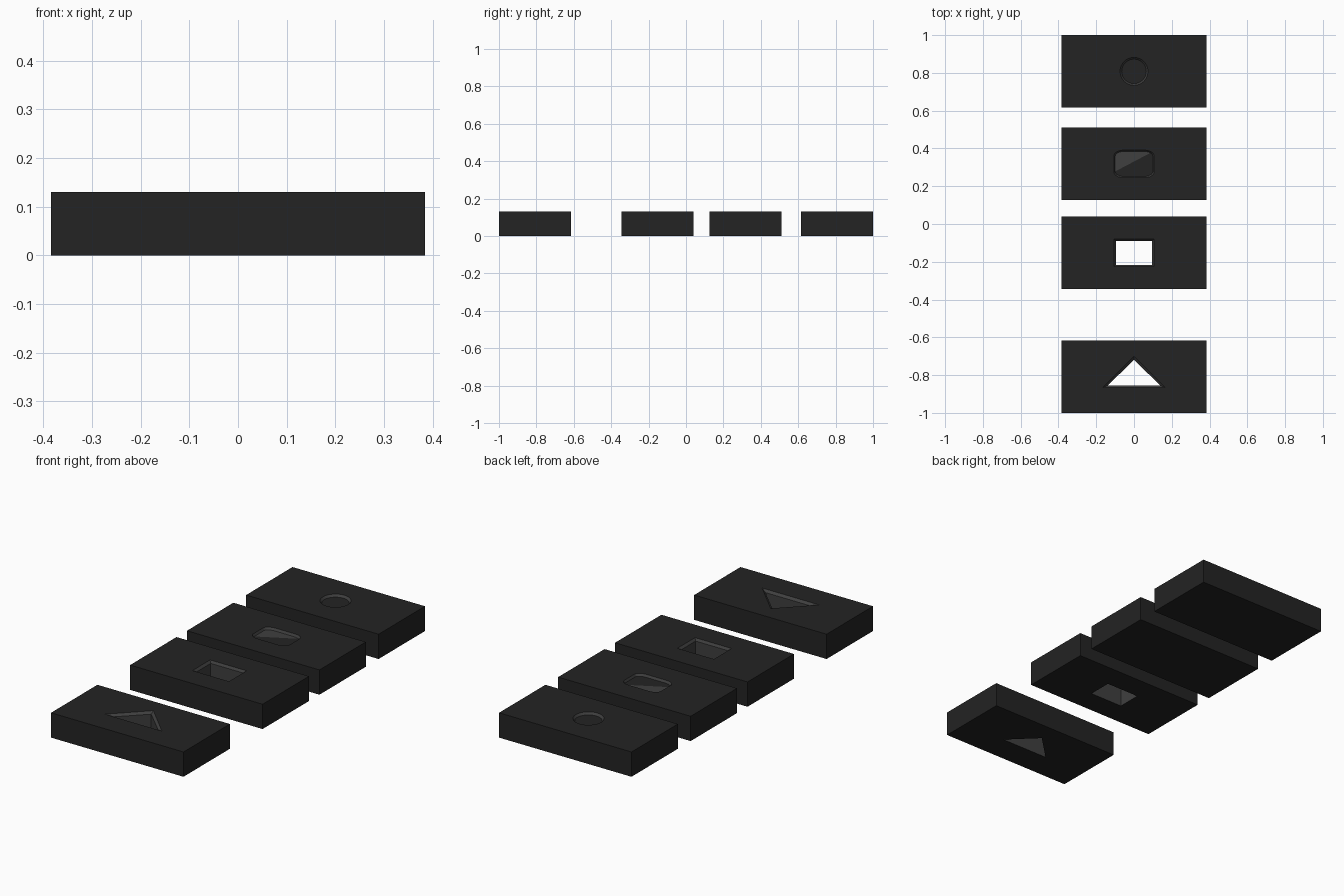
import bpy, bmesh, math

if "Cube" in bpy.data.objects:
    bpy.data.objects.remove(bpy.data.objects["Cube"])

W, D, H = 0.384, 0.192, 0.13   # block half width, half depth, height
LIP = 0.012                    # depth of the chamfered lip


def material(name, v):
    m = bpy.data.materials.new(name)
    m.diffuse_color = (v, v, v, 1)
    m.use_nodes = True
    m.node_tree.nodes["Principled BSDF"].inputs["Base Color"].default_value = m.diffuse_color
    return m


DARK = material("dark_body", 0.017)
GREY = material("recess_grey", 0.05)


def rect(hx, hy):
    return [(-hx, -hy), (hx, -hy), (hx, hy), (-hx, hy)]


def rounded(hx, hy, rx, ry, n=6):
    pts = []
    for k, (sx, sy) in enumerate([(1, 1), (-1, 1), (-1, -1), (1, -1)]):
        for i in range(n + 1):
            a = math.pi / 2 * (k + i / n)
            pts.append((sx * (hx - rx) + rx * math.cos(a), sy * (hy - ry) + ry * math.sin(a)))
    return pts


def circle(r, n=32):
    return [(r * math.cos(2 * math.pi * i / n), r * math.sin(2 * math.pi * i / n)) for i in range(n)]


def block(name, cy, outer, inner, through, split=None):
    bm = bmesh.new()

    def ring(pts, z):
        vs = [bm.verts.new((x, y, z)) for x, y in pts]
        es = [bm.edges.new((vs[i - 1], vs[i])) for i in range(len(vs))]
        return vs, es

    def bridge(a, b, mat):
        for i in range(len(a)):
            bm.faces.new((a[i - 1], a[i], b[i], b[i - 1])).material_index = mat

    base, base_e = ring(rect(W, D), 0)
    top, top_e = ring(rect(W, D), H)
    rim, rim_e = ring(outer, H)
    lip, _ = ring(inner, H - LIP)
    # top face around the opening
    bmesh.ops.triangle_fill(bm, edges=top_e + rim_e, use_beauty=True)
    bridge(base, top, 0)
    bridge(rim, lip, 1)
    if through:
        low, low_e = ring(inner, 0)
        bridge(lip, low, 1)
        bmesh.ops.triangle_fill(bm, edges=base_e + low_e, use_beauty=True)
    else:
        bm.faces.new(base)
        floor = bm.faces.new(lip)
        if split:  # floor divided diagonally into a grey and a dark half
            i, j = split
            new, _ = bmesh.utils.face_split(floor, lip[i], lip[j])
            for f in (floor, new):
                f.material_index = int(lip[(i + j) // 2] in f.verts)
    bmesh.ops.recalc_face_normals(bm, faces=bm.faces)
    me = bpy.data.meshes.new(name)
    bm.to_mesh(me)
    bm.free()
    me.materials.append(DARK)
    me.materials.append(GREY)
    ob = bpy.data.objects.new(name, me)
    ob.location.y = cy
    bpy.context.collection.objects.link(ob)


# four blocks, front to back
block("triangle_block", -0.808,
      [(-0.165, -0.058), (0.165, -0.058), (0, 0.107)],
      [(-0.138, -0.046), (0.138, -0.046), (0, 0.089)], True)
block("rectangle_block", -0.153, rect(0.106, 0.073), rect(0.096, 0.064), True)
block("rounded_block", 0.318, rounded(0.106, 0.073, 0.05, 0.03),
      rounded(0.1, 0.066, 0.045, 0.026), False, split=(3, 14))
block("circle_block", 0.808, circle(0.074), circle(0.065), False)
